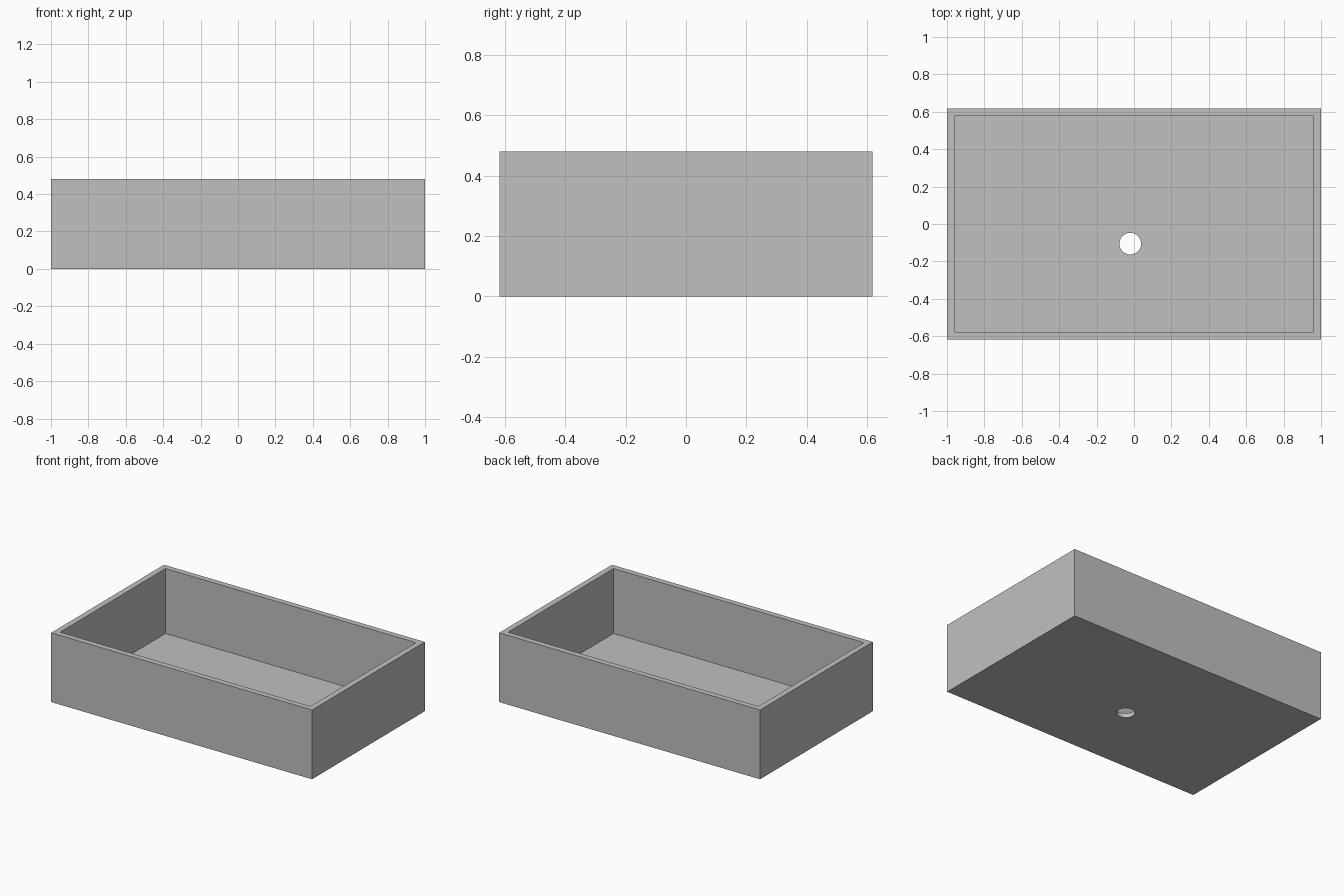
import bpy
import bmesh
from mathutils import Matrix, Vector

WIDTH, DEPTH, HEIGHT = 2.0, 1.235, 0.48
WALL, FLOOR = 0.057, 0.03
HOLE_X, HOLE_Y, HOLE_RADIUS = -0.02, -0.105, 0.058

if "Cube" in bpy.data.objects:
    bpy.data.objects.remove(bpy.data.objects["Cube"], do_unlink=True)

# One plain grey for the whole basin
grey = bpy.data.materials.new("plain_grey")
grey.use_nodes = True
colour = (0.53, 0.53, 0.53, 1.0)
grey.diffuse_color = colour
grey.node_tree.nodes["Principled BSDF"].inputs["Base Color"].default_value = colour


def make_object(name, bm):
    mesh = bpy.data.meshes.new(name)
    bm.to_mesh(mesh)
    bm.free()
    mesh.materials.append(grey)
    obj = bpy.data.objects.new(name, mesh)
    bpy.context.collection.objects.link(obj)
    return obj


# Basin: a block whose top is inset to the rim, then pushed down to the floor
bm = bmesh.new()
bmesh.ops.create_cube(bm, size=1.0)
bmesh.ops.scale(bm, vec=(WIDTH, DEPTH, HEIGHT), verts=bm.verts)
bmesh.ops.translate(bm, vec=(0, 0, HEIGHT / 2), verts=bm.verts)
top = max(bm.faces, key=lambda f: f.calc_center_median().z)
bmesh.ops.inset_region(bm, faces=[top], thickness=WALL)
cavity = bmesh.ops.extrude_discrete_faces(bm, faces=[top])["faces"][0]
bmesh.ops.translate(bm, vec=(0, 0, FLOOR - HEIGHT), verts=cavity.verts)
bmesh.ops.recalc_face_normals(bm, faces=bm.faces)
basin = make_object("basin", bm)

# Round cutter for the drain hole through the floor
bm = bmesh.new()
bmesh.ops.create_cone(bm, cap_ends=True, segments=48, radius1=HOLE_RADIUS,
                      radius2=HOLE_RADIUS, depth=0.2,
                      matrix=Matrix.Translation(Vector((HOLE_X, HOLE_Y, 0))))
cutter = make_object("drain_cutter", bm)
cutter.hide_render = True

drain = basin.modifiers.new("drain_hole", 'BOOLEAN')
drain.operation = 'DIFFERENCE'
drain.solver = 'EXACT'
drain.object = cutter

# Apply the cut, then drop the cutter and smooth only the round hole
bpy.ops.object.select_all(action='DESELECT')
basin.select_set(True)
bpy.context.view_layer.objects.active = basin
bpy.ops.object.modifier_apply(modifier=drain.name)
bpy.data.objects.remove(cutter, do_unlink=True)
bpy.ops.object.shade_smooth_by_angle()
